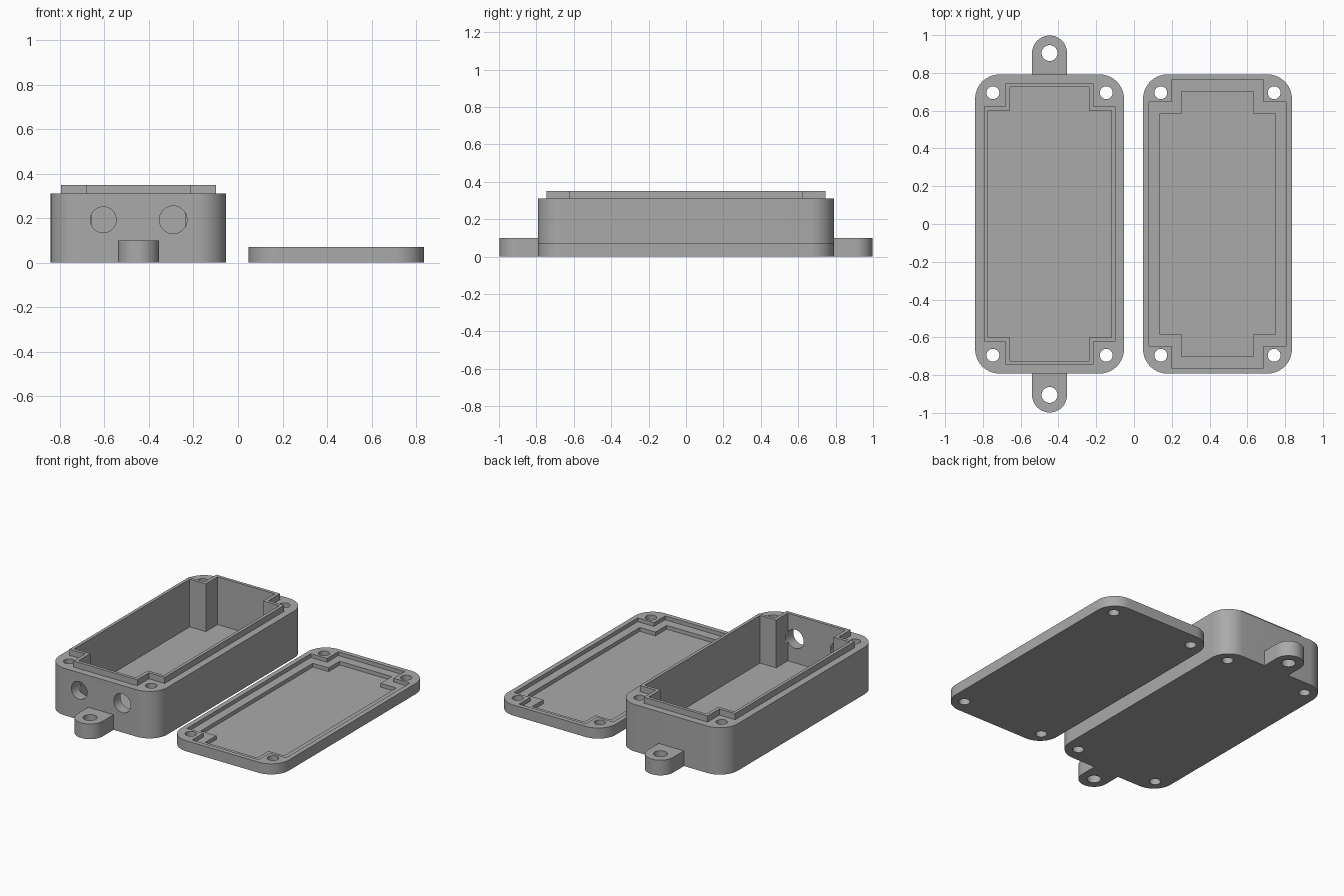
import bpy, bmesh, math

old = bpy.data.objects.get("Cube")
if old:
    bpy.data.objects.remove(old, do_unlink=True)

grey = bpy.data.materials.new("plain_grey")
grey.use_nodes = True
COLOUR = (0.4, 0.4, 0.4, 1)
grey.diffuse_color = COLOUR
grey.node_tree.nodes["Principled BSDF"].inputs["Base Color"].default_value = COLOUR

BOX_X, LID_X = -0.447, 0.442
HALF_X, HALF_Y = 0.394, 0.792


def prism(name, outline, z0, z1):
    """Extrude a counter-clockwise outline from z0 to z1."""
    bm = bmesh.new()
    face = bm.faces.new([bm.verts.new((x, y, z0)) for x, y in outline])
    top = bmesh.ops.extrude_face_region(bm, geom=[face])["geom"]
    bmesh.ops.translate(bm, vec=(0, 0, z1 - z0),
                        verts=[v for v in top if isinstance(v, bmesh.types.BMVert)])
    bmesh.ops.recalc_face_normals(bm, faces=bm.faces)
    mesh = bpy.data.meshes.new(name)
    bm.to_mesh(mesh)
    bm.free()
    mesh.materials.append(grey)
    obj = bpy.data.objects.new(name, mesh)
    bpy.context.collection.objects.link(obj)
    return obj


def arc(cx, cy, r, start, end, n):
    return [(cx + r * math.cos(math.radians(start + (end - start) * i / n)),
             cy + r * math.sin(math.radians(start + (end - start) * i / n)))
            for i in range(n + 1)]


def circle(cx, cy, r):
    return arc(cx, cy, r, 0, 360, 40)[:-1]


def rounded(cx, r=0.13):
    pts = []
    for i, (sx, sy) in enumerate([(1, 1), (-1, 1), (-1, -1), (1, -1)]):
        pts += arc(cx + sx * (HALF_X - r), sy * (HALF_Y - r), r, 90 * i, 90 * i + 90, 14)
    return pts


def notched(cx, x, y, nx, ny):
    """Rectangle with a square notch at each corner."""
    quarter = [(x, ny), (nx, ny), (nx, y)]
    half = quarter + [(-a, b) for a, b in reversed(quarter)]
    return [(cx + a, b) for a, b in half + [(-a, -b) for a, b in half]]


def boolean(obj, other, operation):
    mod = obj.modifiers.new(operation.lower(), "BOOLEAN")
    mod.operation, mod.solver, mod.object = operation, "EXACT", other
    bpy.context.view_layer.objects.active = obj
    bpy.ops.object.modifier_apply(modifier=mod.name)
    bpy.data.objects.remove(other, do_unlink=True)


def cut_screw_holes(obj, cx):
    for sx in (-1, 1):
        for sy in (-1, 1):
            hole = circle(cx + sx * 0.3, sy * 0.695, 0.034)
            boolean(obj, prism("screw_cutter", hole, -0.1, 0.5), "DIFFERENCE")


def finish(obj):
    bpy.ops.object.select_all(action="DESELECT")
    obj.select_set(True)
    bpy.context.view_layer.objects.active = obj
    bpy.ops.object.shade_smooth_by_angle(angle=math.radians(30))


# Box shell with a raised lip
box = prism("box", rounded(BOX_X), 0, 0.31)
boolean(box, prism("lip", notched(BOX_X, 0.348, 0.745, 0.233, 0.623), 0.2, 0.35), "UNION")

# Mounting tabs at both ends
for s in (-1, 1):
    tab = arc(BOX_X, 0.905, 0.0925, 0, 180, 24) + [(BOX_X - 0.0925, 0.76), (BOX_X + 0.0925, 0.76)]
    tab = [(x, s * y) for x, y in tab]
    boolean(box, prism("tab", tab, 0, 0.1), "UNION")
    boolean(box, prism("tab_cutter", circle(BOX_X, s * 0.905, 0.042), -0.1, 0.3), "DIFFERENCE")

# Cavity, leaving a square post in each corner
boolean(box, prism("cavity", notched(BOX_X, 0.327, 0.724, 0.21, 0.602), 0.035, 0.5), "DIFFERENCE")
cut_screw_holes(box, BOX_X)

# Two cable holes through the front wall
for x, r in ((-0.605, 0.058), (-0.291, 0.062)):
    cutter = prism("cable_cutter", circle(x, 0.193, r), 0.70, 0.9)
    for v in cutter.data.vertices:
        v.co = (v.co.x, -v.co.z, v.co.y)
    cutter.data.update()
    boolean(box, cutter, "DIFFERENCE")
finish(box)

# Lid with a stepped recess
lid = prism("lid", rounded(LID_X), 0, 0.07)
boolean(lid, prism("seat", notched(LID_X, 0.362, 0.762, 0.243, 0.645), 0.045, 0.2), "DIFFERENCE")
boolean(lid, prism("pocket", notched(LID_X, 0.305, 0.701, 0.19, 0.585), 0.02, 0.2), "DIFFERENCE")
cut_screw_holes(lid, LID_X)
finish(lid)
